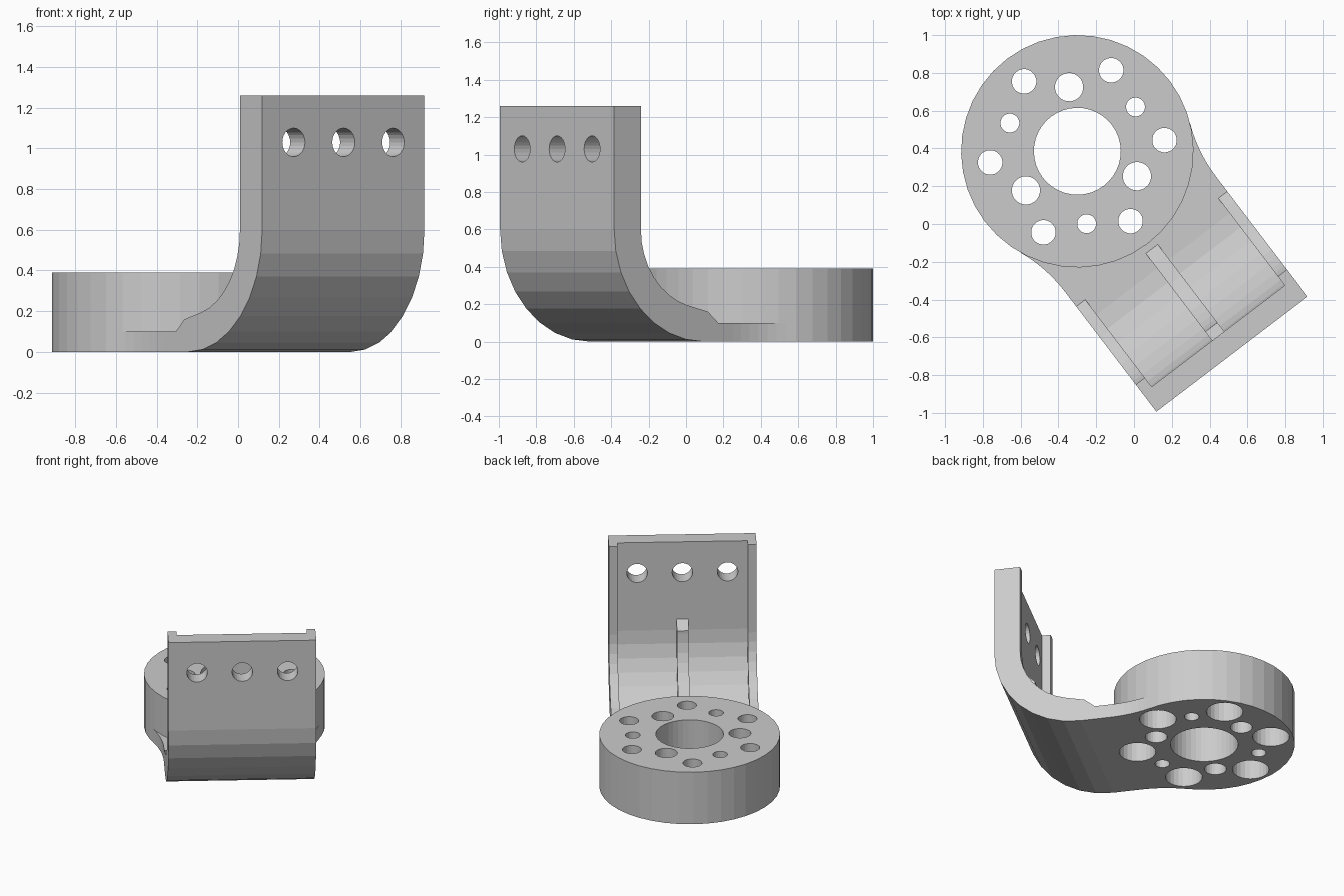
import bpy, bmesh
from math import cos, sin, radians
from mathutils import Matrix

if "Cube" in bpy.data.objects:
    bpy.data.objects.remove(bpy.data.objects["Cube"])

DISC_R, DISC_H = 0.615, 0.39
HALF_W, LIP_W, RIB_W = 0.5025, 0.06, 0.08
FLOOR, TOP, OUTER = 0.10, 1.26, 1.35
BEND_X, BEND_Z = 0.75, 0.6


def arc(cx, cy, rx, ry, start, end, steps):
    angles = [radians(start + (end - start) * i / steps) for i in range(steps + 1)]
    return [(cx + rx * cos(a), cy + ry * sin(a)) for a in angles]


def bend(rx, rz, start, end):
    return arc(BEND_X, BEND_Z, rx, rz, start, end, 8)


def prism(name, outline, axis, low, high):
    """Extrude a 2D outline along the named axis."""
    place = {"x": lambda a, b, t: (t, a, b),
             "y": lambda a, b, t: (a, t, b),
             "z": lambda a, b, t: (a, b, t)}[axis]
    bm = bmesh.new()
    face = bm.faces.new([bm.verts.new(place(a, b, low)) for a, b in outline])
    new = bmesh.ops.extrude_face_region(bm, geom=[face])["geom"]
    for v in new:
        if isinstance(v, bmesh.types.BMVert):
            v.co["xyz".index(axis)] = high
    bmesh.ops.recalc_face_normals(bm, faces=bm.faces)
    mesh = bpy.data.meshes.new(name)
    bm.to_mesh(mesh)
    bm.free()
    obj = bpy.data.objects.new(name, mesh)
    bpy.context.collection.objects.link(obj)
    return obj


def cylinder(name, a, b, radius, axis, low, high, sides=24):
    circle = arc(a, b, radius, radius, 0, 360, sides)[:-1]
    return prism(name, circle, axis, low, high)


def combine(body, part, operation):
    """Apply a boolean to the body and discard the helper part."""
    part.hide_render = True
    mod = body.modifiers.new(operation, "BOOLEAN")
    mod.operation, mod.object, mod.solver = operation, part, "EXACT"
    bpy.ops.object.select_all(action="DESELECT")
    bpy.context.view_layer.objects.active = body
    body.select_set(True)
    bpy.ops.object.modifier_apply(modifier=mod.name)
    bpy.data.objects.remove(part)


# Curved arm: floor plate sweeping up into the upright wall
arm_outline = ([(0.3, 0)] + bend(0.6, 0.6, -90, 0) + [(OUTER, TOP), (1.23, TOP)]
               + bend(0.48, 0.5, 0, -90) + [(0.3, FLOOR)])
bracket = prism("angled_bracket", arm_outline, "y", -HALF_W, HALF_W)

# Edge lips and the shorter central rib on the inside of the bend
foot = [(0.65, 0.05), (0.65, FLOOR), (0.72, 0.16)] + bend(0.42, 0.42, -75, 0)
back = bend(0.54, 0.55, 0, -90)
lip_outline = foot + [(1.17, TOP), (1.29, TOP)] + back
rib_outline = foot + [(1.17, 0.62), (1.23, 0.68), (1.29, 0.68)] + back
for low, high in ((-HALF_W, LIP_W - HALF_W), (HALF_W - LIP_W, HALF_W)):
    combine(bracket, prism("edge_lip", lip_outline, "y", low, high), "UNION")
combine(bracket, prism("centre_rib", rib_outline, "y", -RIB_W / 2, RIB_W / 2), "UNION")

# Concave flares blending the floor plate into the disc
flare = arc(0.55, 1.29, 0.7875, 0.7875, -90, -113, 6)
flare += [(x, -y) for x, y in reversed(flare)]
combine(bracket, prism("floor_flare", flare, "z", 0, FLOOR), "UNION")

# Mounting disc
combine(bracket, cylinder("mounting_disc", 0, 0, DISC_R, "z", 0, DISC_H, 40), "UNION")

# Disc bore and the rings of holes: count, start angle, ring radius, hole radius, top
combine(bracket, cylinder("bore", 0, 0, 0.23, "z", -1, 1, 40), "DIFFERENCE")
rings = ((6, 0, 0.465, 0.065, 1), (6, 0, 0.465, 0.125, 0.2),
         (3, 30, 0.342, 0.075, 1), (3, 90, 0.387, 0.05, 1))
for count, start, ring, radius, top in rings:
    for x, y in arc(0, 0, ring, ring, start, start + 360, count)[:-1]:
        combine(bracket, cylinder("disc_hole", x, y, radius, "z", -1, top), "DIFFERENCE")

# Row of holes through the wall
for y in (-0.308, 0, 0.308):
    combine(bracket, cylinder("wall_hole", y, 1.03, 0.07, "x", 1, 2), "DIFFERENCE")

# Turn the bracket about the disc and centre it
bracket.data.transform(Matrix.Translation((-0.3, 0.385, 0))
                       @ Matrix.Rotation(radians(-52.7), 4, "Z"))
bracket.data.update()
